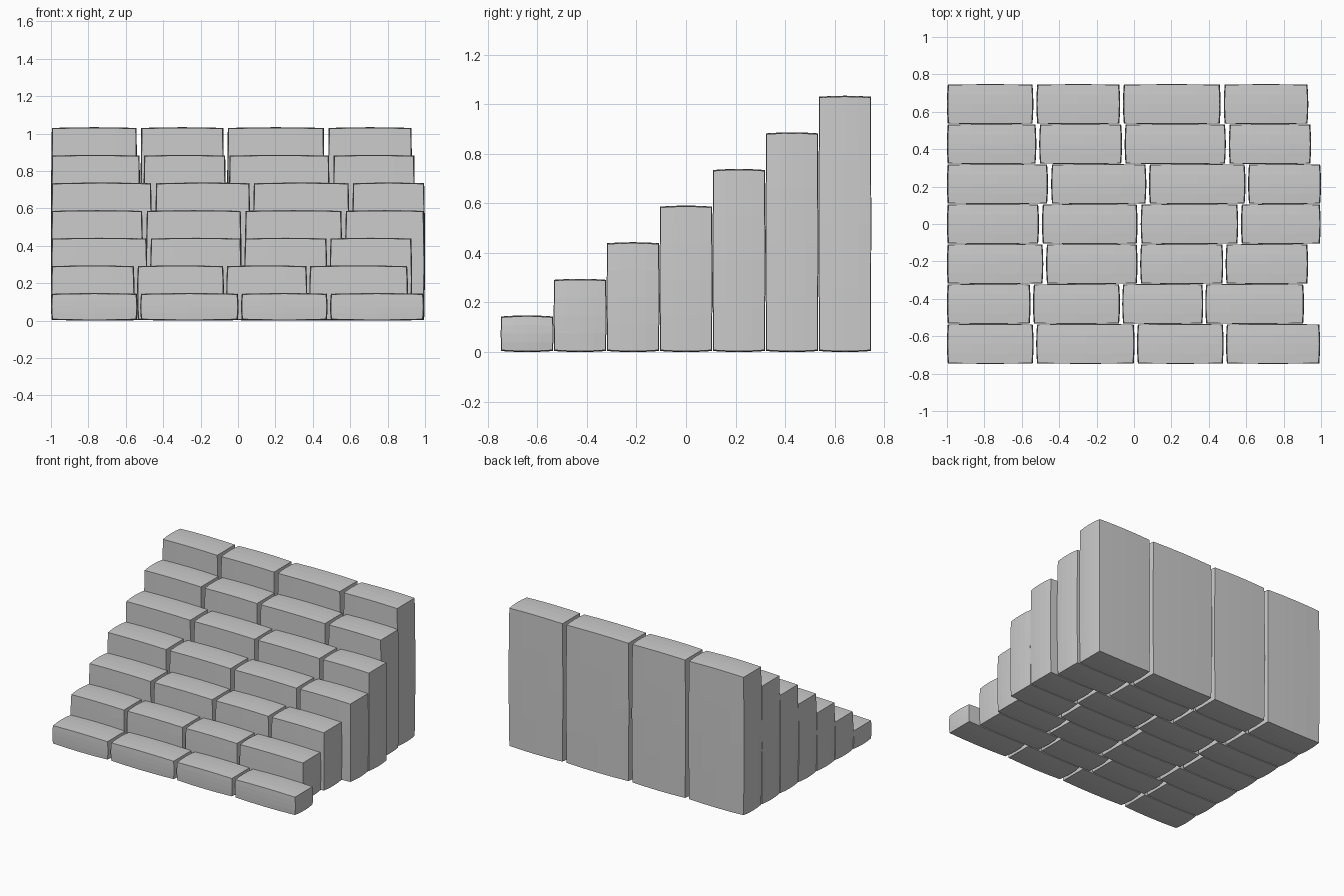
import bpy, bmesh

if "Cube" in bpy.data.objects:
    bpy.data.objects.remove(bpy.data.objects["Cube"])

# Block end positions along x for each step, front (lowest) to back (highest)
ROWS = [
    [(-1, -.537), (-.523, .003), (.016, .479), (.492, .995)],
    [(-1, -.553), (-.540, -.075), (-.063, .370), (.381, .909)],
    [(-1, -.485), (-.470, .019), (.033, .477), (.490, .931)],
    [(-1, -.508), (-.492, .019), (.036, .557), (.572, .998)],
    [(-1, -.460), (-.443, .066), (.080, .596), (.610, 1.0)],
    [(-1, -.522), (-.507, -.064), (-.050, .491), (.507, .947)],
    [(-1, -.538), (-.522, -.074), (-.059, .463), (.480, .932)],
]
DEPTH = 1.496 / len(ROWS)
RISE = 1.034 / len(ROWS)


def stone_block(name, lo, hi, inset=(.009, .004, .008)):
    """Flat-shaded block whose faces bow out slightly toward their centres."""
    bm = bmesh.new()
    bmesh.ops.create_cube(bm, size=2)
    bmesh.ops.subdivide_edges(bm, edges=bm.edges[:], cuts=3, use_grid_fill=True)
    for v in bm.verts:
        u = v.co.copy()
        for i in range(3):
            bow = inset[i] * (u[(i + 1) % 3] ** 2 + u[(i + 2) % 3] ** 2) / 2
            half = (hi[i] - lo[i]) / 2
            v.co[i] = (hi[i] + lo[i]) / 2 + u[i] * (half - bow)
    me = bpy.data.meshes.new(name)
    bm.to_mesh(me)
    bm.free()
    ob = bpy.data.objects.new(name, me)
    bpy.context.collection.objects.link(ob)
    return ob


# Steps: every block runs from the ground up to its tread
for r, row in enumerate(ROWS):
    y0 = -.748 + r * DEPTH
    for c, (x0, x1) in enumerate(row):
        stone_block(f"step_{r + 1}_block_{c + 1}",
                    (x0, y0 + .0005, 0), (x1, y0 + DEPTH - .0005, RISE * (r + 1)))
